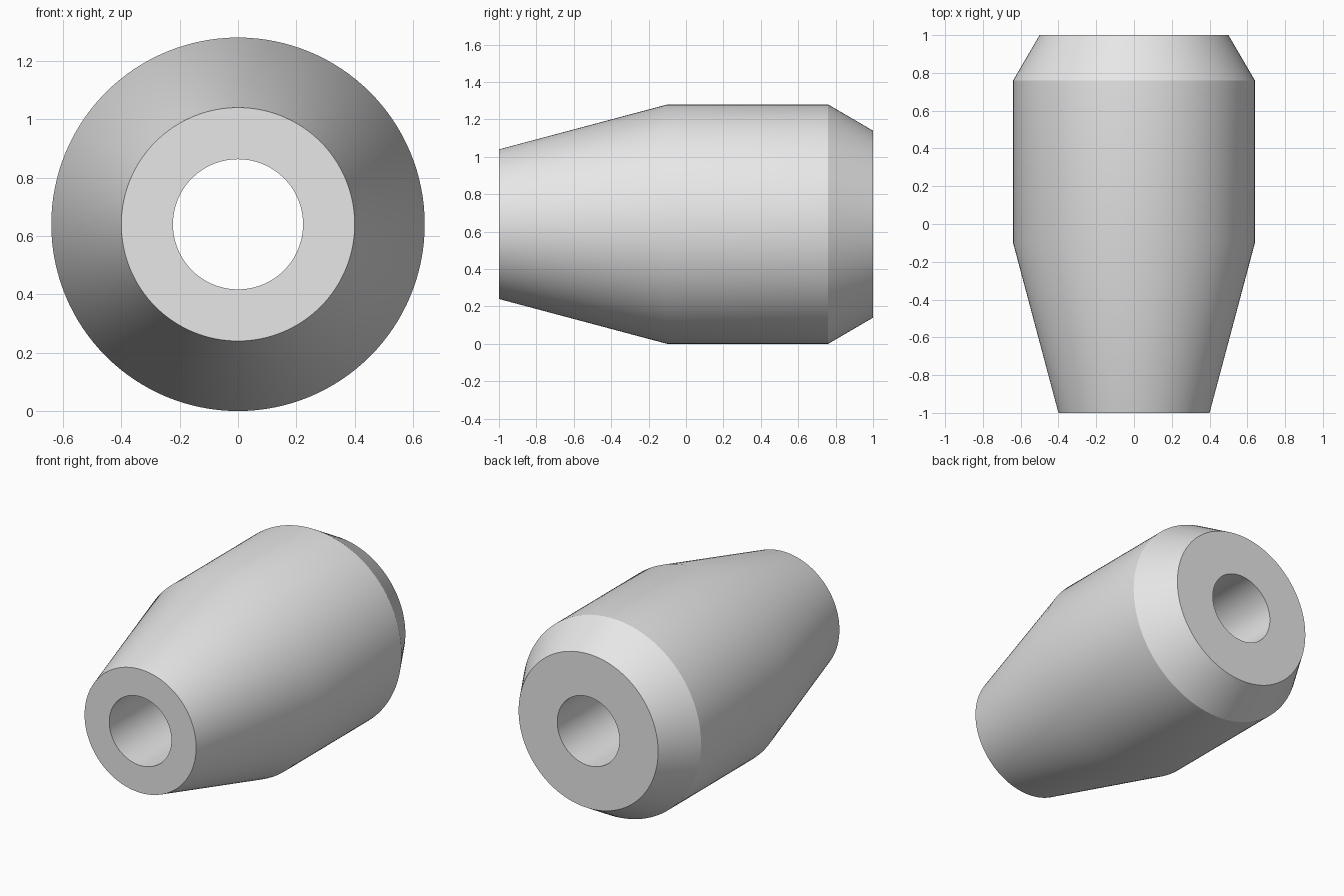
import bpy
import bmesh
import math
from mathutils import Vector

cube = bpy.data.objects.get("Cube")
if cube:
    bpy.data.objects.remove(cube, do_unlink=True)

SEGMENTS = 128
RADIUS = 0.64
BORE = 0.223

# Plain grey finish
grey = bpy.data.materials.new("plain_grey")
grey.use_nodes = True
colour = (0.8, 0.8, 0.8, 1)
grey.diffuse_color = colour
grey.node_tree.nodes["Principled BSDF"].inputs["Base Color"].default_value = colour

# Closed half section as (y, radius): bore, front taper, barrel, rear chamfer
profile = [(-1, BORE), (-1, 0.4), (-0.1, RADIUS),
           (0.76, RADIUS), (1, 0.5), (1, BORE)]

bm = bmesh.new()
verts = [bm.verts.new((0, y, r)) for y, r in profile]
edges = [bm.edges.new((v, verts[(i + 1) % len(verts)]))
         for i, v in enumerate(verts)]

# Revolve the section around the long axis
bmesh.ops.spin(bm, geom=verts + edges, cent=(0, 0, 0), axis=(0, 1, 0),
               angle=math.tau, steps=SEGMENTS, use_duplicate=False)
bmesh.ops.remove_doubles(bm, verts=bm.verts, dist=0.0005)
bmesh.ops.recalc_face_normals(bm, faces=bm.faces)
bmesh.ops.translate(bm, verts=bm.verts, vec=Vector((0, 0, RADIUS)))

mesh = bpy.data.meshes.new("tapered_sleeve")
bm.to_mesh(mesh)
bm.free()
mesh.materials.append(grey)

sleeve = bpy.data.objects.new("tapered_sleeve", mesh)
bpy.context.collection.objects.link(sleeve)

# Smooth the round walls, keep the rims crisp
bpy.ops.object.select_all(action="DESELECT")
sleeve.select_set(True)
bpy.context.view_layer.objects.active = sleeve
bpy.ops.object.shade_smooth_by_angle(angle=math.radians(28))
